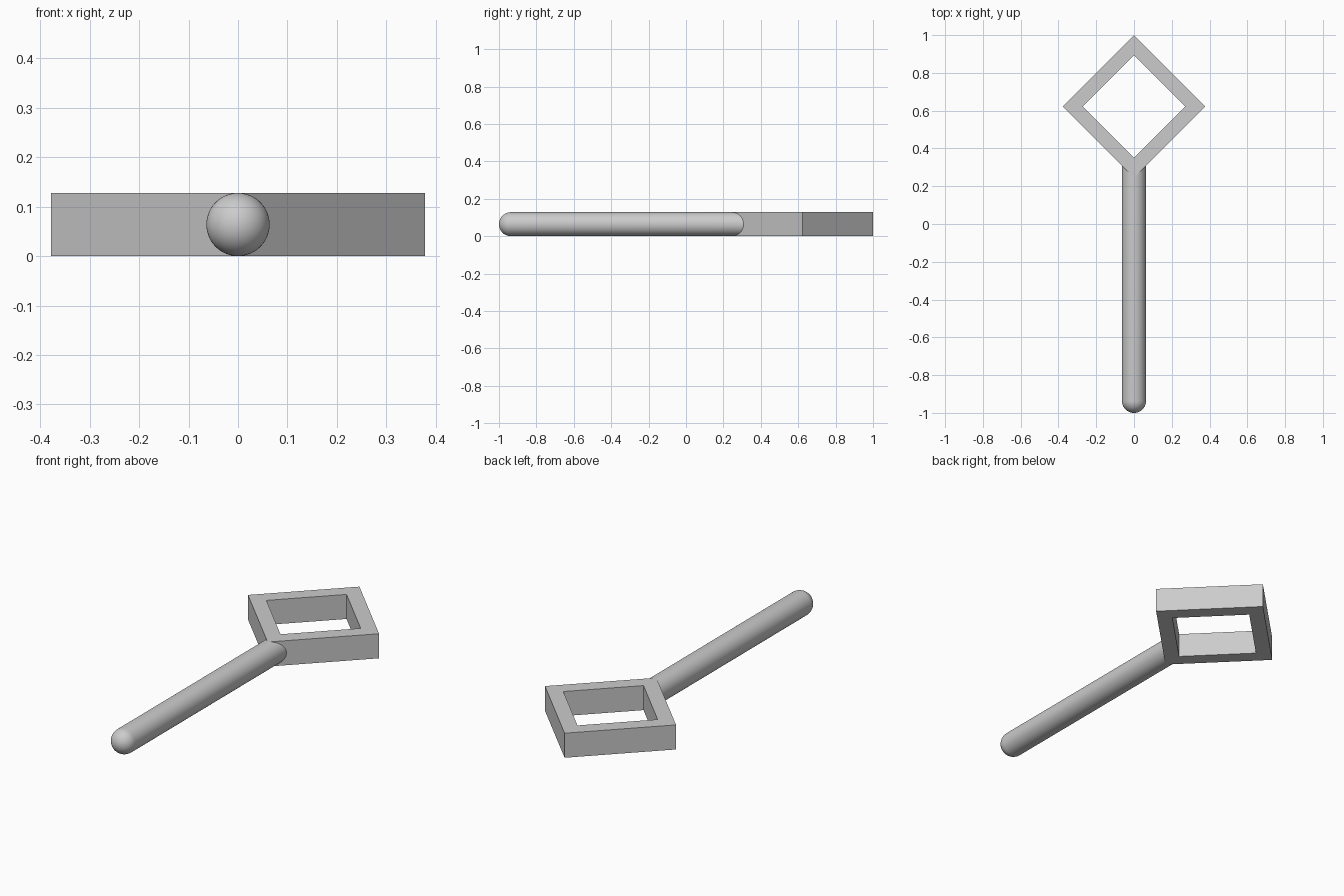
import bpy, bmesh, math
from mathutils import Matrix

cube = bpy.data.objects.get("Cube")
if cube:
    bpy.data.objects.remove(cube, do_unlink=True)

R = 0.064            # handle radius, half the frame height
FRAME_Y = 0.622      # centre of the diamond frame
OUTER, INNER = 0.378, 0.272
JOIN_Y = 0.31        # handle end, buried in the frame corner

grey = bpy.data.materials.new("plain grey")
grey.use_nodes = True
colour = (0.6, 0.6, 0.6, 1)
grey.diffuse_color = colour
grey.node_tree.nodes["Principled BSDF"].inputs["Base Color"].default_value = colour


def add_object(name, bm):
    bmesh.ops.recalc_face_normals(bm, faces=bm.faces)
    mesh = bpy.data.meshes.new(name)
    bm.to_mesh(mesh)
    bm.free()
    mesh.materials.append(grey)
    obj = bpy.data.objects.new(name, mesh)
    bpy.context.collection.objects.link(obj)
    return obj


# Open diamond frame: four mitred sides
bm = bmesh.new()
rings = []
for radius, z in ((OUTER, 0), (OUTER, 2 * R), (INNER, 2 * R), (INNER, 0)):
    rings.append([bm.verts.new((radius * math.cos(i * math.pi / 2),
                                FRAME_Y + radius * math.sin(i * math.pi / 2), z))
                  for i in range(4)])
for a, b in zip(rings, rings[1:] + rings[:1]):
    for i in range(4):
        j = (i + 1) % 4
        bm.faces.new((a[i], a[j], b[j], b[i]))
add_object("diamond_frame", bm)

# Round handle: a half profile spun about its long axis, with a domed tip
bm = bmesh.new()
steps = 12
tip_y = -1 + R
profile = [(R * math.sin(t), tip_y - R * math.cos(t))
           for t in (k * math.pi / 2 / steps for k in range(steps + 1))]
profile += [(R, JOIN_Y), (0, JOIN_Y)]
verts = [bm.verts.new((0, y, R + r)) for r, y in profile]
edges = [bm.edges.new(pair) for pair in zip(verts, verts[1:])]
bmesh.ops.spin(bm, geom=verts + edges, cent=(0, 0, R), axis=(0, 1, 0),
               angle=2 * math.pi, steps=48)
bmesh.ops.remove_doubles(bm, verts=bm.verts, dist=0.0001)
handle = add_object("handle", bm)

bpy.ops.object.select_all(action="DESELECT")
handle.select_set(True)
bpy.context.view_layer.objects.active = handle
bpy.ops.object.shade_smooth_by_angle(angle=math.radians(30))
